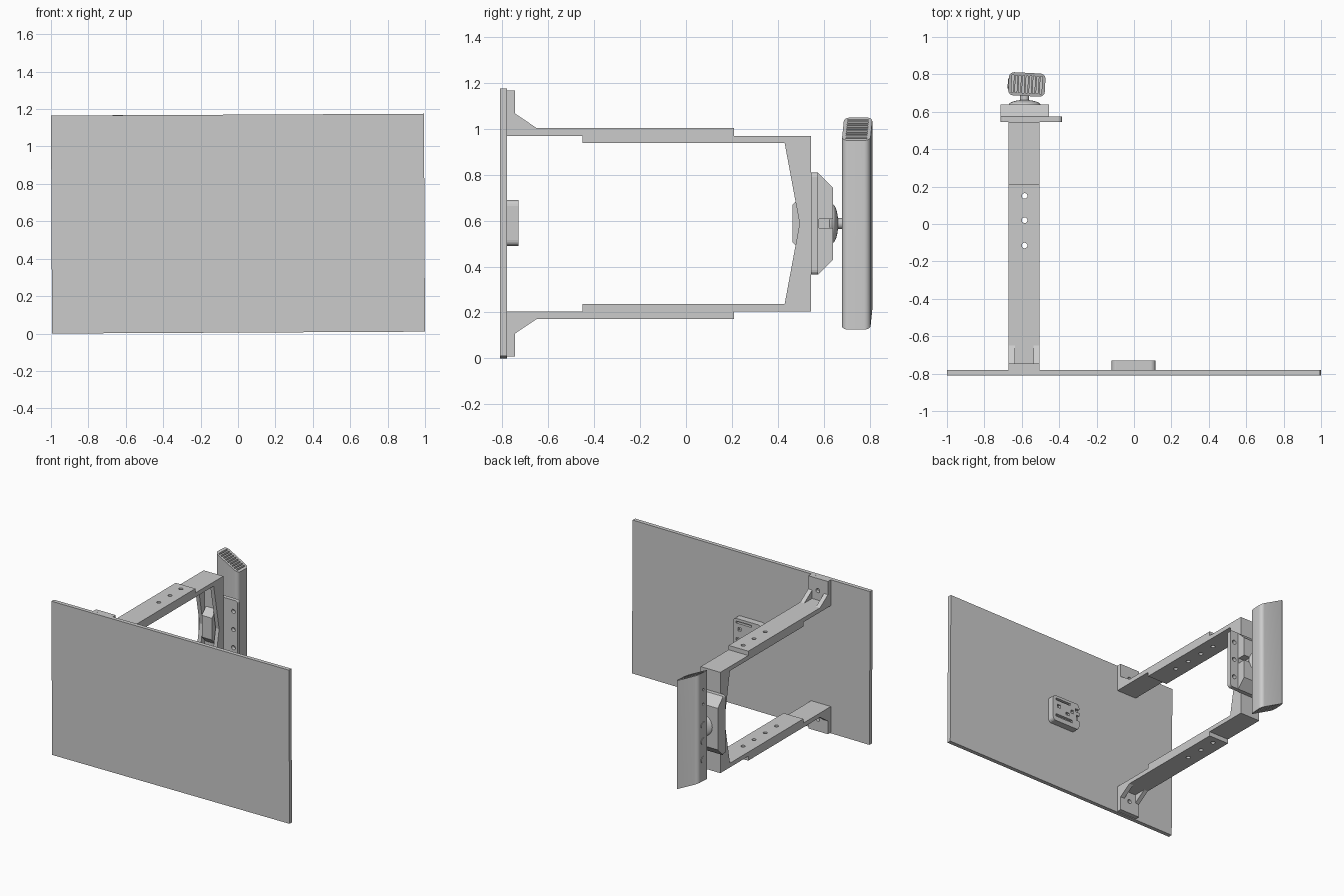
import bpy, bmesh, math
from mathutils import Matrix, Vector

if "Cube" in bpy.data.objects:
    bpy.data.objects.remove(bpy.data.objects["Cube"])

MID = 0.5875            # height of the mirror plane between upper and lower arm
X0, X1 = -0.67, -0.505  # arm width
HX = -0.585             # bolt hole line


def finish(name, bm):
    bmesh.ops.recalc_face_normals(bm, faces=bm.faces)
    me = bpy.data.meshes.new(name)
    bm.to_mesh(me)
    bm.free()
    ob = bpy.data.objects.new(name, me)
    bpy.context.collection.objects.link(ob)
    return ob


def box(name, x, y, z, bevel=0.0, axis=1, segs=4):
    """Box from ranges; edges parallel to the axis can be rounded."""
    bm = bmesh.new()
    bmesh.ops.create_cube(bm, size=1)
    for v in bm.verts:
        v.co = Vector([r[0] + (c + 0.5) * (r[1] - r[0]) for c, r in zip(v.co, (x, y, z))])
    if bevel:
        es = [e for e in bm.edges
              if abs((e.verts[0].co - e.verts[1].co).normalized()[axis]) > 0.9]
        bmesh.ops.bevel(bm, geom=es, offset=bevel, segments=segs, affect='EDGES', profile=0.5)
    return finish(name, bm)


def prism(name, pts, x0, x1):
    """Side profile (y, z) extruded along x."""
    bm = bmesh.new()
    f = bm.faces.new([bm.verts.new((x0, y, z)) for y, z in pts])
    r = bmesh.ops.extrude_face_region(bm, geom=[f])
    bmesh.ops.translate(bm, vec=(x1 - x0, 0, 0),
                        verts=[v for v in r['geom'] if isinstance(v, bmesh.types.BMVert)])
    return finish(name, bm)


def cyl(name, c, r, depth, axis='Z', n=24, r2=None):
    bm = bmesh.new()
    rot = {'X': Matrix.Rotation(math.pi / 2, 4, 'Y'),
           'Y': Matrix.Rotation(-math.pi / 2, 4, 'X'), 'Z': Matrix()}[axis]
    bmesh.ops.create_cone(bm, cap_ends=True, segments=n, radius1=r,
                          radius2=r if r2 is None else r2, depth=depth,
                          matrix=Matrix.Translation(c) @ rot)
    return finish(name, bm)


def cut(ob, cutters):
    bpy.context.view_layer.objects.active = ob
    for c in cutters:
        c.hide_render = True
        m = ob.modifiers.new('cut', 'BOOLEAN')
        m.operation, m.solver, m.object = 'DIFFERENCE', 'EXACT', c
        bpy.ops.object.modifier_apply(modifier=m.name)
        bpy.data.objects.remove(c)


def smooth(ob, deg=30):
    bpy.ops.object.select_all(action='DESELECT')
    ob.select_set(True)
    bpy.context.view_layer.objects.active = ob
    bpy.ops.object.shade_smooth_by_angle(angle=math.radians(deg))


# Large front panel, very slightly tilted
panel = box('front_panel', (-0.997, 0.997), (-0.81, -0.78), (-0.5825, 0.5825))
panel.location.z = MID
panel.rotation_euler.y = -0.005

# Slotted mounting plate on the back of the panel
plate = box('panel_mount_plate', (-0.12, 0.115), (-0.78, -0.73), (0.49, 0.69), 0.025)
slots = [((-0.04, 0.09), (0.655, 0.67)), ((-0.06, 0.09), (0.525, 0.545)),
         ((0.05, 0.075), (0.6, 0.625)), ((-0.07, -0.045), (0.6, 0.625)),
         ((-0.13, -0.085), (0.625, 0.65)), ((-0.13, -0.095), (0.56, 0.6)),
         ((-0.03, 0.0), (0.57, 0.59))]
cut(plate, [box('cutter', x, (-0.75, -0.70), z) for x, z in slots])

# Upper and lower telescopic arms with wall brackets
for side, s in (('upper', 1), ('lower', -1)):
    def zz(z):
        return MID + s * (z - MID)

    def zr(a, b):
        return tuple(sorted((zz(a), zz(b))))

    outer = box(side + '_outer_arm', (X0, X1), (-0.78, 0.21), zr(0.97, 1.003))
    cut(outer, [cyl('cutter', (HX, y, zz(0.98)), 0.015, 0.2) for y in (0.15, 0.02, -0.115)])
    inner = box(side + '_inner_arm', (X0, X1), (-0.45, 0.545), zr(0.938, 0.97))
    cut(inner, [cyl('cutter', (HX, y, zz(0.95)), 0.015, 0.2)
                for y in (0.15, 0.02, -0.115, -0.25)])
    bracket = box(side + '_bracket', (X0, X1), (-0.78, -0.745), zr(1.003, 1.167))
    cut(bracket, [cyl('cutter', (HX, -0.745, zz(1.075)), 0.016, 0.05, 'Y')])
    for x in (X0, X1 - 0.033):
        prism(side + '_bracket_rib',
              [(-0.745, zz(1.003)), (-0.65, zz(1.003)), (-0.745, zz(1.067))], x, x + 0.033)

# End post: two chevron webs with a back wall and a protruding housing
web = [(0.43, 0.938), (0.495, MID), (0.43, 0.237), (0.545, 0.237), (0.545, 0.938)]
for x in (X0, X1 - 0.03):
    prism('post_web', web, x, x + 0.03)
box('post_back_wall', (X0 + 0.03, X1 - 0.03), (0.515, 0.545), (0.237, 0.938))
prism('post_housing', [(0.515, 0.72), (0.465, 0.67), (0.465, 0.505), (0.515, 0.455)],
      -0.63, -0.545)

# Mount flange with bolt holes
flange = box('mount_flange', (-0.715, -0.385), (0.545, 0.575), (0.365, 0.81), 0.02)
cut(flange, [cyl('cutter', (-0.42, 0.56, z), 0.016, 0.1, 'Y') for z in (0.45, MID, 0.725)])

# Chamfered mount body with a cable notch on the side
body = prism('mount_body', [(0.575, 0.81), (0.64, 0.745), (0.64, 0.43), (0.575, 0.365)],
             -0.715, -0.455)
cut(body, [box('cutter', (-0.51, -0.4), (0.58, 0.7), (0.568, 0.607))])

# Domed socket and stem
bm = bmesh.new()
bmesh.ops.create_uvsphere(bm, u_segments=32, v_segments=16, radius=1)
for v in bm.verts:
    v.co = Vector((HX + v.co.x * 0.085, 0.637 + v.co.y * 0.026, MID + v.co.z * 0.085))
smooth(finish('socket_dome', bm))
smooth(cyl('stem', (HX, 0.67, MID), 0.024, 0.07, 'Y'))

# Hand unit: rounded bar with slanted ends, built around its own centre
W, D = 0.098, 0.062
unit = box('hand_unit', (-W, W), (-D, D), (-0.5, 0.5), 0.028, 2, 6)


def end_z(x, top):
    return (0.412 if top else -0.412) - 0.05 * x / W


for v in unit.data.vertices:
    v.co.z = end_z(v.co.x, v.co.z > 0)

# Grille slots on both ends
cutters = []
for top in (True, False):
    for i in range(9):
        x = -0.076 + i * 0.019
        z = end_z(x, top)
        cutters.append(box('cutter', (x - 0.005, x + 0.005), (-0.046, 0.046),
                           (z - 0.02, z + 0.02)))
# Small sensor holes on the side
cutters += [cyl('cutter', (-W, 0.0, z), 0.008, 0.02, 'X', 16) for z in (0.33, 0.22)]
cut(unit, cutters)
smooth(unit)
parts = [unit]

# Round side buttons
for z in (0.06, -0.06, -0.2):
    b = cyl('side_button', (-W, 0.0, z), 0.026, 0.008, 'X', 24)
    smooth(b)
    parts.append(b)
for p in parts:
    p.location = (-0.573, 0.746, MID)
    p.rotation_euler.z = math.radians(-3)
